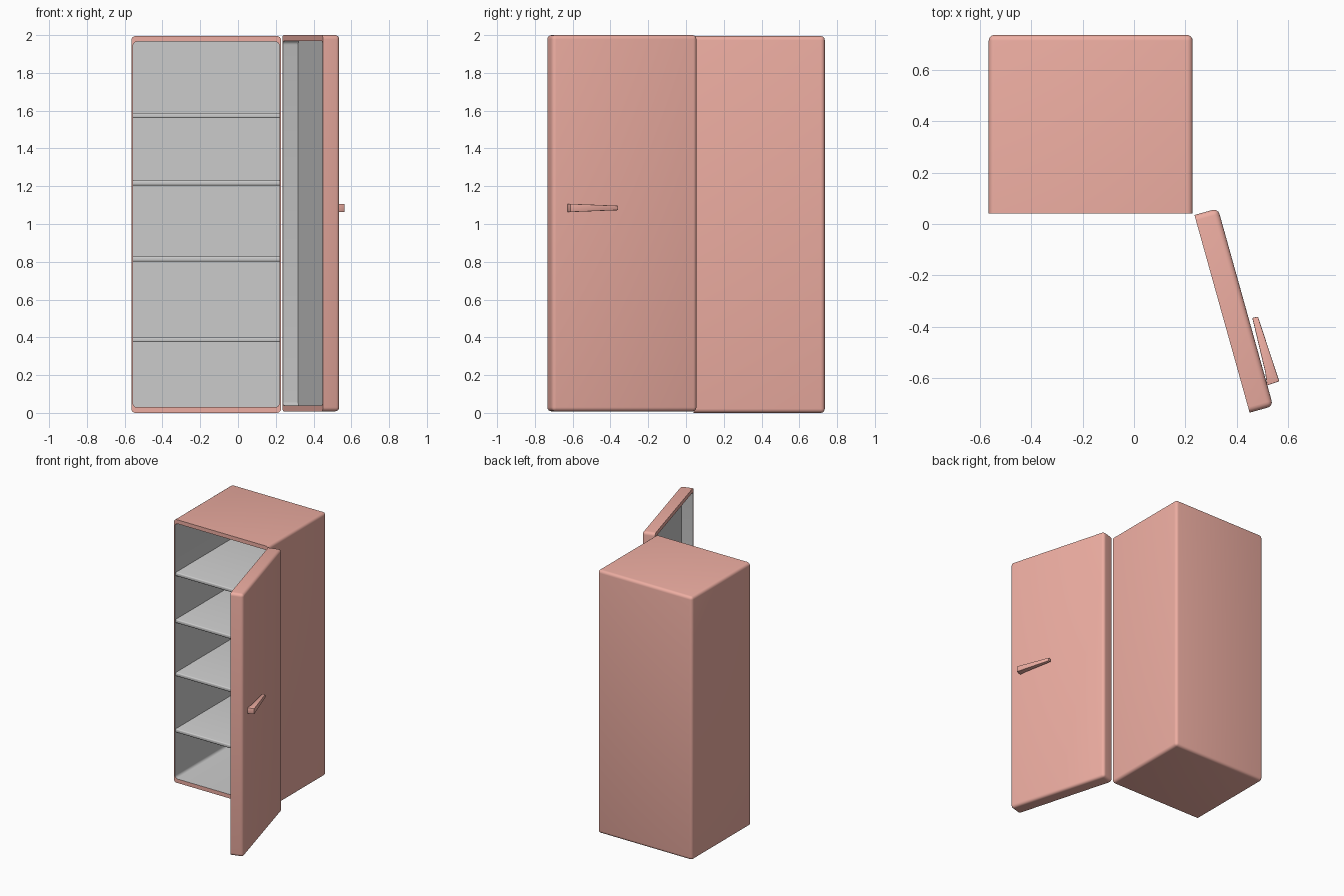
import bpy, bmesh, math
from mathutils import Matrix, Vector

if "Cube" in bpy.data.objects:
    bpy.data.objects.remove(bpy.data.objects["Cube"])

coral = bpy.data.materials.new("coral")
coral.diffuse_color = (0.85, 0.42, 0.36, 1)
coral.use_nodes = True
coral.node_tree.nodes["Principled BSDF"].inputs["Base Color"].default_value = coral.diffuse_color


def finish(bm, name, mat=None):
    me = bpy.data.meshes.new(name)
    bm.to_mesh(me)
    bm.free()
    ob = bpy.data.objects.new(name, me)
    bpy.context.collection.objects.link(ob)
    if mat:
        me.materials.append(mat)
    bpy.ops.object.select_all(action='DESELECT')
    ob.select_set(True)
    bpy.context.view_layer.objects.active = ob
    bpy.ops.object.shade_smooth_by_angle(angle=math.radians(35))
    return ob


def box(lo, hi):
    lo, hi = Vector(lo), Vector(hi)
    bm = bmesh.new()
    bmesh.ops.create_cube(bm, size=1, matrix=Matrix.Translation((lo + hi) / 2)
                          @ Matrix.Diagonal((*(hi - lo), 1)))
    return bm


def hollow_box(shell, lining, lo, hi, wall_x, wall_z, depth, radius, xf=Matrix()):
    """Rounded box open at -y: coloured shell plus a grey lining."""
    bm = box(lo, hi)
    edges = [e for e in bm.edges if max(v.co.y for v in e.verts) > lo[1] + 1e-5]
    bmesh.ops.bevel(bm, geom=edges, offset=radius, segments=4, profile=0.5,
                    affect='EDGES')
    front = min(bm.faces, key=lambda f: (round(f.normal.y, 3), -f.calc_area()))
    # rim
    front = bmesh.ops.extrude_discrete_faces(bm, faces=[front])['faces'][0]
    mx, mz = (lo[0] + hi[0]) / 2, (lo[2] + hi[2]) / 2
    sx = 1 - 2 * wall_x / (hi[0] - lo[0])
    sz = 1 - 2 * wall_z / (hi[2] - lo[2])
    for v in front.verts:
        v.co.x = mx + (v.co.x - mx) * sx
        v.co.z = mz + (v.co.z - mz) * sz
    # cavity
    front = bmesh.ops.extrude_discrete_faces(bm, faces=[front])['faces'][0]
    for v in front.verts:
        v.co.y += depth
    bmesh.ops.recalc_face_normals(bm, faces=bm.faces)
    cavity = {front} | {f for e in front.edges for f in e.link_faces}
    for f in bm.faces:
        f.material_index = int(f in cavity)
    bm.transform(xf)
    inner = bm.copy()
    for part, keep in ((bm, 0), (inner, 1)):
        bmesh.ops.delete(part, context='FACES',
                         geom=[f for f in part.faces if f.material_index != keep])
        for f in part.faces:
            f.material_index = 0
    finish(bm, shell, coral)
    finish(inner, lining)


# cabinet body
hollow_box("cabinet", "cabinet_lining", (-0.565, 0.04, 0), (0.228, 0.735, 1.995),
           0.009, 0.03, 0.67, 0.022)

# shelves
for i, z in enumerate((0.388, 0.815, 1.218, 1.574)):
    bm = box((-0.556, 0.048, z - 0.014), (0.219, 0.71, z + 0.014))
    front_edges = [e for e in bm.edges if all(v.co.y < 0.05 for v in e.verts)
                   and abs(e.verts[0].co.x - e.verts[1].co.x) > 0.1]
    bmesh.ops.bevel(bm, geom=front_edges, offset=0.008, segments=3, profile=0.5,
                    affect='EDGES')
    finish(bm, f"shelf_{i + 1}")

# open door, swung about its hinge corner
swing = Matrix.Translation((0.235, 0.035, 0)) @ Matrix.Rotation(math.radians(-74.4), 4, 'Z')
hollow_box("door", "door_lining", (0, 0, 0.008), (0.798, 0.095, 2.0),
           0.009, 0.03, 0.084, 0.022, swing)

# tapered handle: (x, y, half height) around its plan outline
plan = [(0.46, -0.365, 0.012), (0.482, -0.36, 0.012), (0.565, -0.612, 0.022),
        (0.517, -0.628, 0.022), (0.51, -0.575, 0.02)]
bm = bmesh.new()
low = [bm.verts.new((x, y, 1.085 - h)) for x, y, h in plan]
top = [bm.verts.new((x, y, 1.085 + h)) for x, y, h in plan]
bm.faces.new(low)
bm.faces.new(top)
for i in range(len(plan)):
    j = (i + 1) % len(plan)
    bm.faces.new((low[i], low[j], top[j], top[i]))
bmesh.ops.recalc_face_normals(bm, faces=bm.faces)
bmesh.ops.bevel(bm, geom=bm.edges[:], offset=0.003, segments=2, profile=0.5,
                affect='EDGES')
finish(bm, "handle", coral)
